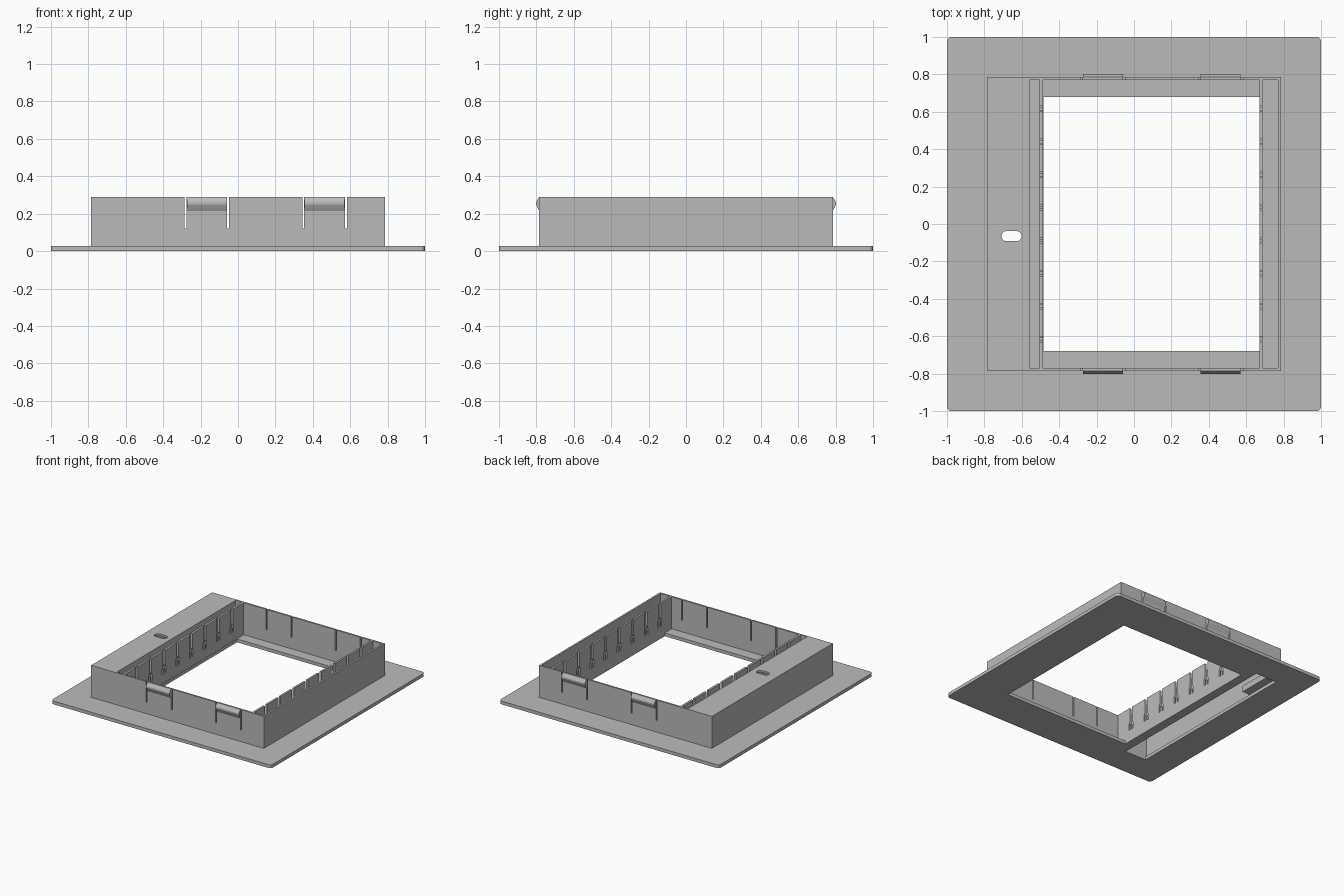
import bpy, bmesh, math

if "Cube" in bpy.data.objects:
    bpy.data.objects.remove(bpy.data.objects["Cube"])

grey = bpy.data.materials.new("grey_plastic")
grey.diffuse_color = (0.5, 0.5, 0.5, 1)
grey.use_nodes = True
grey.node_tree.nodes["Principled BSDF"].inputs["Base Color"].default_value = grey.diffuse_color

PLATE, TOP = 0.027, 0.29      # plate thickness, wall height
OUT, INN = 0.785, 0.77        # outer and inner face of the collar


def prism(name, loops, lo, hi, axis="z"):
    """Fill 2D loops (first outline, then holes) and extrude them along an axis."""
    place = {"x": lambda u, v, w: (w, u, v),
             "y": lambda u, v, w: (u, w, v),
             "z": lambda u, v, w: (u, v, w)}[axis]
    bm = bmesh.new()
    edges = []
    for loop in loops:
        vs = [bm.verts.new((u, v, 0)) for u, v in loop]
        edges += [bm.edges.new((vs[i - 1], vs[i])) for i in range(len(vs))]
    bmesh.ops.triangle_fill(bm, edges=edges, use_beauty=True, normal=(0, 0, 1))
    res = bmesh.ops.extrude_face_region(bm, geom=bm.faces[:], use_keep_orig=True)
    raised = {g for g in res["geom"] if isinstance(g, bmesh.types.BMVert)}
    for v in bm.verts:
        v.co = place(v.co.x, v.co.y, hi if v in raised else lo)
    bmesh.ops.recalc_face_normals(bm, faces=bm.faces[:])
    me = bpy.data.meshes.new(name)
    bm.to_mesh(me)
    bm.free()
    me.materials.append(grey)
    ob = bpy.data.objects.new(name, me)
    bpy.context.collection.objects.link(ob)
    return ob


def rect(x0, x1, y0, y1, r=0.0, n=5):
    """Rectangle outline, optionally with rounded corners."""
    if r == 0:
        return [(x0, y0), (x1, y0), (x1, y1), (x0, y1)]
    pts = []
    for cx, cy, a in ((x1 - r, y1 - r, 0), (x0 + r, y1 - r, 90),
                      (x0 + r, y0 + r, 180), (x1 - r, y0 + r, 270)):
        for i in range(n + 1):
            t = math.radians(a + 90 * i / n)
            pts.append((cx + r * math.cos(t), cy + r * math.sin(t)))
    return pts


def notched(half, notches):
    """Upright wall outline with notches, given as (u, z) runs, cut from the top edge."""
    pts = [(-half, PLATE), (-half, TOP)]
    for run in notches:
        pts += run
    return pts + [(half, TOP), (half, PLATE)]


# Base plate with the main opening and the long side slot
prism("base_plate", [rect(-1, 1, -1, 1, 0.025),
                     rect(-0.485, 0.67, -0.68, 0.68),
                     rect(-0.755, -0.56, -0.765, 0.765)], 0, PLATE)

# Side walls of the collar
prism("left_wall", [rect(-INN, INN, PLATE, TOP)], -OUT, -INN, "x")
prism("right_wall", [rect(-INN, INN, PLATE, TOP)], INN, OUT, "x")

# Front and back walls, slit on both sides of each snap clip
slits = [[(c - 0.005, TOP), (c - 0.005, 0.12), (c + 0.005, 0.12), (c + 0.005, TOP)]
         for c in (-0.281, -0.053, 0.349, 0.577)]
for name, s in (("front", -1), ("back", 1)):
    prism(name + "_wall", [notched(OUT, slits)], s * INN, s * OUT, "y")
    # Snap clip ridges
    for i, x in enumerate((-0.167, 0.463)):
        prism(f"{name}_clip_{i + 1}",
              [[(s * 0.78, TOP), (s * OUT, TOP), (s * 0.802, 0.262), (s * 0.802, 0.25),
                (s * 0.792, 0.228), (s * OUT, 0.215), (s * 0.78, 0.215)]],
              x - 0.107, x + 0.107, "x")

# Comb walls with keyhole notches, each holding a small tongue
combs = []
for k in range(8):
    c = -0.616 + 0.176 * k
    half = [(0.014, TOP), (0.014, 0.17), (0.024, 0.15), (0.024, 0.1),
            (0.009, 0.1), (0.009, 0.14)]
    combs.append([(c - u, z) for u, z in half] + [(c + u, z) for u, z in reversed(half)])
for name, x0, x1 in (("left_comb", -0.505, -0.487), ("right_comb", 0.67, 0.686)):
    prism(name, [notched(INN, combs)], x0, x1, "x")

# Covered side compartment with an oval hole in its lid
prism("compartment_lid", [rect(-INN, -0.56, -INN, INN),
                          rect(-0.708, -0.602, -0.092, -0.038, 0.026)], TOP - 0.016, TOP)
prism("compartment_wall", [rect(-INN, INN, PLATE, TOP - 0.016)], -0.574, -0.56, "x")
prism("compartment_block", [rect(-INN, -0.69, 0.45, 0.72)], 0.03, 0.08)
